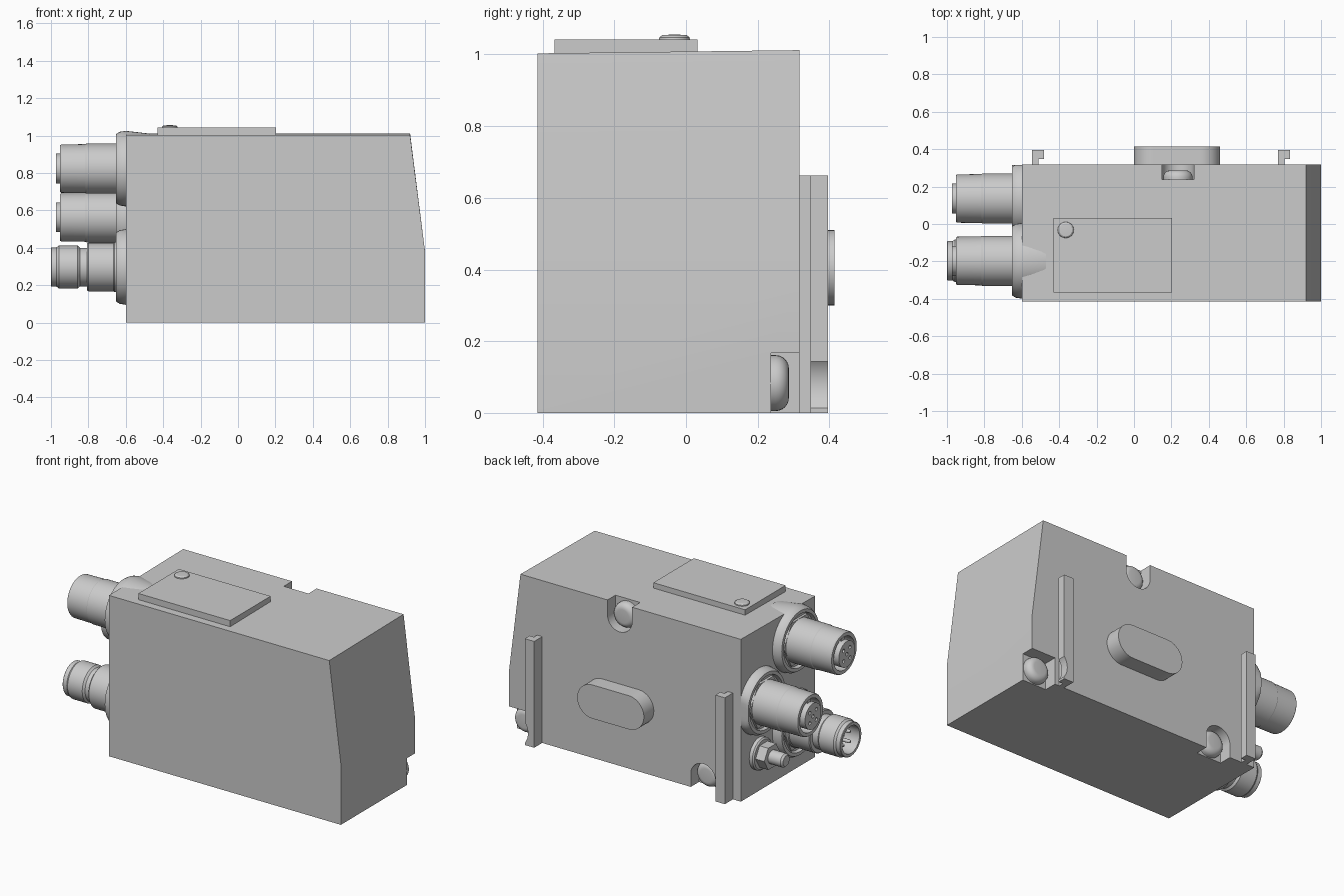
import bpy, bmesh
from math import cos, sin, pi, radians
from mathutils import Matrix, Vector

if "Cube" in bpy.data.objects:
    bpy.data.objects.remove(bpy.data.objects["Cube"])

BACK = 0.317


def finish(name, bm, smooth=True):
    bmesh.ops.remove_doubles(bm, verts=bm.verts, dist=1e-5)
    bmesh.ops.recalc_face_normals(bm, faces=bm.faces)
    me = bpy.data.meshes.new(name)
    bm.to_mesh(me)
    bm.free()
    ob = bpy.data.objects.new(name, me)
    bpy.context.collection.objects.link(ob)
    if smooth:
        shade(ob)
    return ob


def shade(ob):
    bpy.ops.object.select_all(action='DESELECT')
    ob.select_set(True)
    bpy.context.view_layer.objects.active = ob
    bpy.ops.object.shade_smooth_by_angle(angle=radians(30))


def prism(name, pts, axis, a, b):
    """Extrude a 2D outline along x, y or z from a to b."""
    place = {'x': lambda u, v, t: (t, u, v),
             'y': lambda u, v, t: (u, t, v),
             'z': lambda u, v, t: (u, v, t)}[axis]
    bm = bmesh.new()
    lo = [bm.verts.new(place(u, v, a)) for u, v in pts]
    hi = [bm.verts.new(place(u, v, b)) for u, v in pts]
    bm.faces.new(lo)
    bm.faces.new(hi)
    n = len(pts)
    for i in range(n):
        j = (i + 1) % n
        bm.faces.new((lo[i], lo[j], hi[j], hi[i]))
    return finish(name, bm)


def rect(u0, u1, v0, v1):
    return [(u0, v0), (u1, v0), (u1, v1), (u0, v1)]


def arc(u, v, r, a0, a1, n=24):
    return [(u + r * cos(radians(a0 + (a1 - a0) * i / n)),
             v + r * sin(radians(a0 + (a1 - a0) * i / n))) for i in range(n + 1)]


def circle(u, v, r, n=24):
    return arc(u, v, r, 0, 360, n)[:-1]


def lathe(name, prof, origin, axis='x', n=48, max_y=None):
    """Spin (distance along axis, radius) points around the axis."""
    along = Vector({'x': (1, 0, 0), 'y': (0, 1, 0), 'z': (0, 0, 1)}[axis])
    side = Vector({'x': (0, 1, 0), 'y': (1, 0, 0), 'z': (1, 0, 0)}[axis])
    bm = bmesh.new()
    vs = [bm.verts.new(Vector(origin) + along * t + side * r) for t, r in prof]
    es = [bm.edges.new(p) for p in zip(vs, vs[1:])]
    bmesh.ops.spin(bm, geom=vs + es, cent=origin, axis=along, angle=2 * pi, steps=n)
    if max_y is not None:
        for v in bm.verts:
            v.co.y = min(v.co.y, max_y)
    return finish(name, bm)


def cut(ob, cutters):
    for c in cutters:
        c.hide_render = True
        m = ob.modifiers.new('cut', 'BOOLEAN')
        m.operation, m.solver, m.object = 'DIFFERENCE', 'EXACT', c
    dg = bpy.context.evaluated_depsgraph_get()
    me = bpy.data.meshes.new_from_object(ob.evaluated_get(dg))
    ob.modifiers.clear()
    ob.data = me
    for c in cutters:
        bpy.data.objects.remove(c)
    shade(ob)


# Housing with sloped end and slightly raised rear top edge
body = prism('housing', [(-0.6, 0), (1, 0), (1, 0.38), (0.92, 1.003), (-0.6, 1.003)],
             'y', -0.415, BACK)
for v in body.data.vertices:
    if v.co.z > 0.9 and v.co.y > 0:
        v.co.z = 1.012

# Screw pockets: top slot, bottom slot, corner pocket
top_slot = prism('top_slot_cutter', [(0.32, 1.1), (0.15, 1.1)] + arc(0.235, 0.92, 0.085, 180, 360),
                 'y', 0.237, 0.4)
low_slot = prism('bottom_slot_cutter', [(-0.425, -0.1), (-0.255, -0.1)] + arc(-0.34, 0.082, 0.085, 0, 180),
                 'y', 0.237, 0.4)
corner = prism('corner_cutter', rect(0.835, 1.1, -0.1, 0.167), 'y', 0.237, 0.4)
cut(body, [top_slot, low_slot, corner])

# Rounded screw heads in the pockets
for name, x, z in (('top_screw', 0.235, 0.92), ('bottom_screw', -0.34, 0.082), ('corner_screw', 0.918, 0.083)):
    prof = [(0.23, 0), (0.23, 0.078), (0.25, 0.078)]
    prof += [(0.25 + 0.037 * sin(a * pi / 12), 0.041 + 0.037 * cos(a * pi / 12)) for a in range(1, 7)]
    lathe(name, prof + [(0.287, 0)], (x, 0, z), 'y', 32)

# Hooked rails on the back
for name, x in (('left_rail', -0.545), ('right_rail', 0.77)):
    rail = prism(name, [(x, BACK), (x + 0.035, BACK), (x + 0.035, 0.348), (x + 0.065, 0.348),
                        (x + 0.065, 0.396), (x, 0.396)], 'z', 0, 0.663)
    if name == 'right_rail':
        cut(rail, [prism('rail_cutter', circle(0.92, 0.078, 0.107, 64), 'y', 0.347, 0.5)])

# Oval locating boss
prism('oval_boss', arc(0.105, 0.405, 0.105, 90, 270) + arc(0.355, 0.405, 0.105, -90, 90),
      'y', BACK - 0.02, 0.415)

# Cover plate and button on top
prism('cover_plate', rect(-0.43, 0.203, -0.367, 0.032), 'z', 0.99, 1.042)
lathe('button', [(1.03, 0), (1.03, 0.045), (1.048, 0.042), (1.054, 0.034), (1.056, 0)],
      (-0.365, -0.032, 0), 'z', 32)

# Collars with an annular recess around each connector
PORTS = (('upper', -0.197, 0.823), ('middle', 0.136, 0.563), ('lower', -0.197, 0.297))
for name, y, z in PORTS:
    lathe(name + '_collar', [(-0.47, 0), (-0.47, 0.187), (-0.6, 0.202), (-0.632, 0.197), (-0.652, 0.185),
                             (-0.652, 0.165), (-0.63, 0.16), (-0.63, 0)], (0, y, z), max_y=BACK - 0.001)
    # Hexagonal seat inside the collar
    prism(name + '_hex_seat', circle(y, z, 0.155, 6), 'x', -0.645, -0.62)

# Female connectors: sleeve and pierced insert
for name, y, z in PORTS[:2]:
    lathe(name + '_sleeve', [(-0.62, 0), (-0.62, 0.134), (-0.81, 0.134), (-0.815, 0.131), (-0.945, 0.129),
                             (-0.953, 0.124), (-0.953, 0.103), (-0.86, 0.103), (-0.86, 0)], (0, y, z))
    insert = prism(name + '_insert', circle(y, z, 0.08, 40), 'x', -0.972, -0.85)
    holes = [(y, z)] + [(y + 0.045 * cos(k * pi / 2 + pi / 4), z + 0.045 * sin(k * pi / 2 + pi / 4))
                        for k in range(4)]
    cut(insert, [prism('hole_cutter', circle(u, v, 0.011, 12), 'x', -1.1, -0.93) for u, v in holes])
    prism(name + '_key', rect(y - 0.015, y + 0.015, z + 0.07, z + 0.11), 'x', -0.945, -0.85)

# Male connector: stepped hollow barrel with pins
name, y, z = PORTS[2]
lathe('lower_barrel', [(-0.62, 0), (-0.62, 0.134), (-0.66, 0.134), (-0.665, 0.13), (-0.8, 0.13), (-0.806, 0.125),
                       (-0.806, 0.103), (-0.845, 0.103), (-0.857, 0.114), (-0.958, 0.114), (-0.97, 0.105),
                       (-0.997, 0.105), (-1.0, 0.102), (-1.0, 0.085), (-0.86, 0.085), (-0.86, 0)], (0, y, z))
for k in range(4):
    a = k * pi / 2 + pi / 4
    lathe('pin_%d' % (k + 1), [(-0.85, 0), (-0.85, 0.011), (-0.965, 0.011), (-0.975, 0.006), (-0.975, 0)],
          (0, y + 0.045 * cos(a), z + 0.045 * sin(a)), n=12)
prism('lower_key', rect(y - 0.012, y + 0.012, z + 0.068, z + 0.09), 'x', -0.985, -0.85)

# Earth stud: washer, hex nut and threaded end
sy, sz = 0.136, 0.235
lathe('stud_washer', [(-0.59, 0), (-0.59, 0.098), (-0.622, 0.098), (-0.63, 0.09), (-0.63, 0)], (0, sy, sz))
prism('stud_nut', circle(sy, sz, 0.078, 6), 'x', -0.69, -0.62)
lathe('stud', [(-0.68, 0), (-0.68, 0.042), (-0.775, 0.042), (-0.787, 0.032), (-0.787, 0)], (0, sy, sz), n=32)
